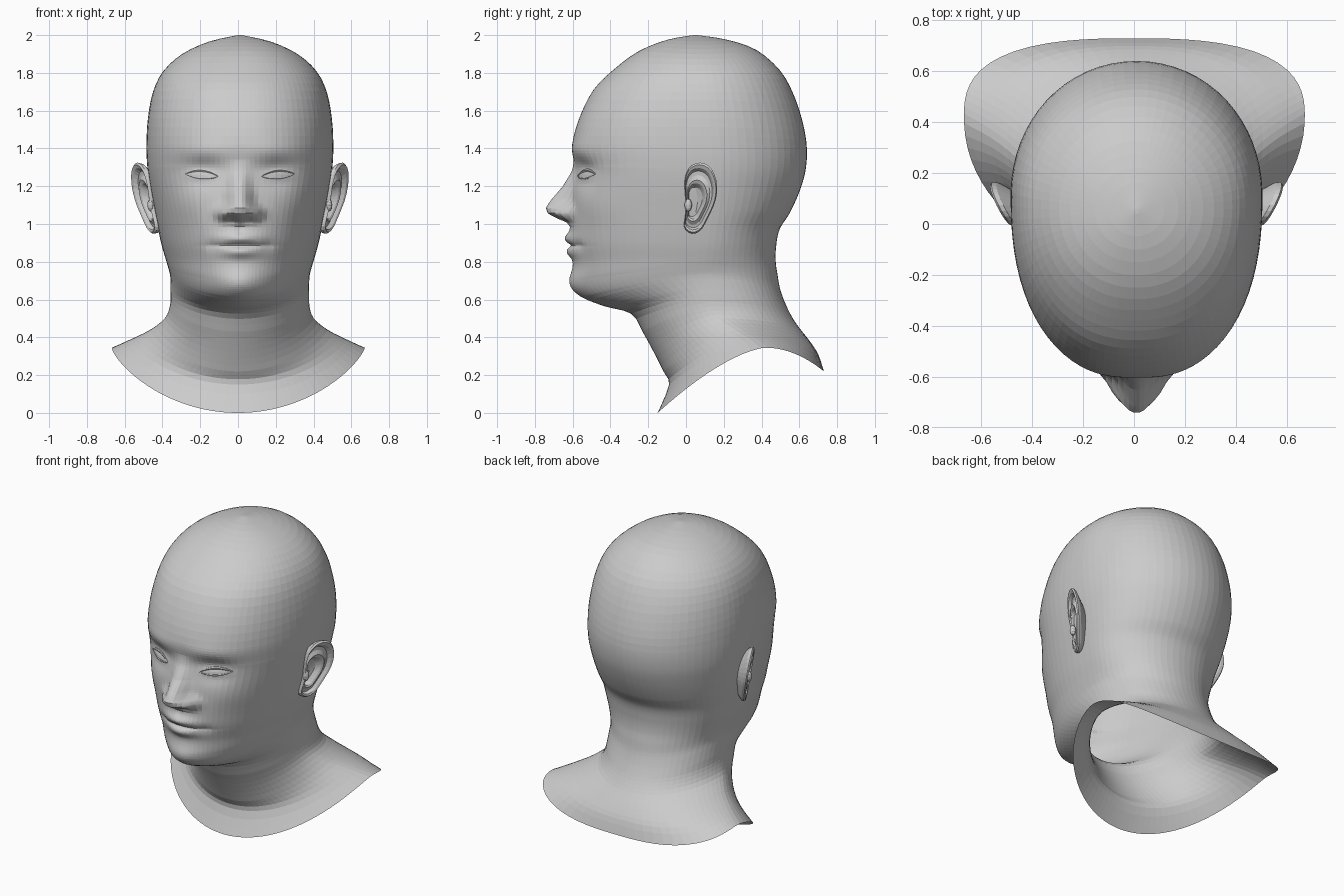
import bpy, bmesh, math
from mathutils import Vector
from mathutils.bvhtree import BVHTree

if "Cube" in bpy.data.objects:
    bpy.data.objects.remove(bpy.data.objects["Cube"])

SHIFT = 0.01  # the head sits slightly off the centre line

# Matching profiles from crown to neck edge: front (y,z), side (x,y,z), back (y,z)
FRONT = [(.04, 2), (-.10, 1.975), (-.25, 1.915), (-.38, 1.82), (-.49, 1.71), (-.565, 1.56),
         (-.602, 1.42), (-.59, 1.30), (-.60, 1.20), (-.61, 1.10), (-.615, 1.0), (-.615, .90),
         (-.597, .80), (-.585, .70), (-.535, .615), (-.43, .565), (-.29, .525), (-.23, .43),
         (-.17, .32), (-.12, .22), (-.09, .15), (-.15, 0)]
SIDE = [(.01, .05, 2), (.165, .06, 1.965), (.305, .07, 1.90), (.405, .08, 1.81), (.46, .09, 1.70),
        (.487, .10, 1.56), (.495, .11, 1.42), (.49, .12, 1.30), (.475, .12, 1.19),
        (.455, .12, 1.08), (.435, .11, .98), (.415, .10, .89), (.395, .09, .82),
        (.38, .08, .77), (.37, .09, .73), (.367, .11, .685), (.367, .13, .63),
        (.37, .15, .565), (.395, .19, .50), (.47, .28, .44), (.57, .36, .39), (.67, .42, .345)]
BACK = [(.06, 2), (.22, 1.975), (.375, 1.92), (.50, 1.81), (.572, 1.68), (.62, 1.53),
        (.64, 1.40), (.632, 1.28), (.60, 1.17), (.55, 1.06), (.495, .97), (.477, .88),
        (.475, .80), (.485, .73), (.495, .67), (.51, .62), (.53, .57), (.56, .51),
        (.60, .45), (.655, .38), (.70, .31), (.73, .22)]


def spline(pts, t, closed=False):
    """Catmull-Rom through pts at parameter t."""
    n = len(pts)
    i = int(t) if closed else min(int(t), n - 2)
    f = t - i
    pick = (lambda k: pts[k % n]) if closed else (lambda k: pts[max(0, min(n - 1, k))])
    return [.5 * (2*b + (c - a)*f + (2*a - 5*b + 4*c - d)*f*f + (3*b - a - 3*c + d)*f**3)
            for a, b, c, d in zip(pick(i - 1), pick(i), pick(i + 1), pick(i + 2))]


def table(pairs, v):
    """Linear lookup in (key, value) pairs, ascending keys."""
    if v <= pairs[0][0]:
        return pairs[0][1]
    for (a, p), (b, q) in zip(pairs, pairs[1:]):
        if v <= b:
            return p + (q - p) * (v - a) / (b - a)
    return pairs[-1][1]


def new_object(name, bm):
    bmesh.ops.recalc_face_normals(bm, faces=bm.faces)
    me = bpy.data.meshes.new(name)
    bm.to_mesh(me)
    ob = bpy.data.objects.new(name, me)
    bpy.context.collection.objects.link(ob)
    return ob


def loft(bm, rings):
    """Skin a list of closed rings of points."""
    vs = [[bm.verts.new(p) for p in r] for r in rings]
    for a, b in zip(vs, vs[1:]):
        for j in range(len(a)):
            k = (j + 1) % len(a)
            bm.faces.new((a[j], a[k], b[k], b[j]))
    return vs


NOSE = [(.985, 0), (1.01, .02), (1.03, .07), (1.055, .118), (1.085, .131), (1.12, .112),
        (1.20, .052), (1.28, .015), (1.34, 0)]
NOSE_W = [(1.02, .085), (1.08, .082), (1.13, .062), (1.2, .055), (1.3, .05)]
# Mirrored features: centre x, z, spread x, z, forward push
BUMPS = [(.20, 1.272, .10, .07, -.038),    # eye sockets
         (.20, 1.258, .075, .034, .024),   # eyeballs
         (.19, 1.38, .14, .05, .008),      # brows
         (.09, 1.058, .036, .032, .032),   # nostril wings
         (.042, 1.024, .024, .016, -.016), # nostrils
         (.29, 1.10, .10, .09, .012),      # cheekbones
         (0, .925, .10, .030, .026),       # upper lip
         (0, .850, .09, .030, .024),       # lower lip
         (0, .886, .13, .012, -.015),      # mouth line
         (.15, .886, .03, .03, -.008),     # mouth corners
         (0, .97, .018, .03, -.006),       # groove under the nose
         (0, .672, .15, .075, .038)]       # chin


def face_push(x, z):
    x = abs(x)
    d = table(NOSE, z) * math.exp(-(x / table(NOSE_W, z)) ** 2.6)
    for cx, cz, sx, sz, amp in BUMPS:
        d += amp * math.exp(-((x - cx) / sx) ** 2 - ((z - cz) / sz) ** 2)
    return d


# Head and neck: rings through the three profiles, denser over the face
HALF = 40
angles = [math.pi * (i / HALF) ** 1.3 for i in range(HALF + 1)]
angles += [-a for a in reversed(angles[1:-1])]
levels = []
for i in range(21):
    sub = 14 if i in (9, 10, 11) else 8 if 6 <= i < 14 else 3
    levels += [i + k / sub for k in range(sub)]
levels.append(21)

rings = []
for t in levels:
    fy, fz = spline(FRONT, t)
    sx, sy, sz = spline(SIDE, t)
    by, bz = spline(BACK, t)
    nf = table([(0, 2), (5, 2.3), (7, 2.35), (10, 2.15), (12, 2), (13, 1.93), (15, 1.9), (17, 2)], t)
    nb = table([(0, 2), (18, 2.1), (21, 2.7)], t)
    ring = []
    for a in angles:
        c, s = math.cos(a), math.sin(a)
        n, ey, ez = (nf, fy, fz) if c > 0 else (nb, by, bz)
        r = (abs(c) ** n + abs(s) ** n) ** (-1 / n)
        k = r * abs(c)
        x, y = sx * r * s, sy + (ey - sy) * k
        z = sz + (ez - sz) * k ** (1.5 if c > 0 else 2)
        if c > 0 and 5 < t < 16:
            # fade the push out under the chin
            y -= face_push(x, z) * min(1, max(0, 16 - t) / 2)
        ring.append((x + SHIFT * min(1, max(0, (z - .3) / .3)), y, z))
    rings.append(ring)

bm = bmesh.new()
skin = loft(bm, rings)
bm.faces.new(skin[0])
new_object("head_and_neck", bm)
tree = BVHTree.FromBMesh(bm)
bm.free()


def on_face(x, z):
    hit = tree.ray_cast(Vector((x, -2, z)), Vector((0, 1, 0)))[0]
    return hit.y if hit else -.5


# Eyelids: thin tapered tubes laid on the face around each eye
def eyelid(name, side, height, thick):
    bm = bmesh.new()
    tube = []
    for i in range(15):
        t = i / 14
        x = SHIFT + side * (.115 + .175 * t)
        z = 1.253 + .012 * t + height * math.sin(math.pi * t) ** .8
        y = on_face(x, z)
        r = thick * (.35 + .65 * math.sin(math.pi * t))
        tube.append([(x, y + r * math.cos(q * math.pi / 3), z + r * math.sin(q * math.pi / 3))
                     for q in range(6)])
    ends = loft(bm, tube)
    bm.faces.new(ends[0])
    bm.faces.new(ends[-1])
    new_object(name, bm)
    bm.free()


# Ears: outline (y,z) repeated as scaled rings to form root, rim, folds and bowl
OUTLINE = [(0, 1.10), (-.008, 1.2), (0, 1.265), (.03, 1.31), (.075, 1.325), (.12, 1.308),
           (.15, 1.265), (.165, 1.2), (.158, 1.13), (.135, 1.07), (.11, 1.02), (.085, .975),
           (.05, .95), (.015, .955), (-.01, .985), (-.005, 1.04)]
EAR_RINGS = [(.55, -.09), (.85, -.04), (.98, -.018), (1, 0), (.95, .010), (.87, .005),
             (.80, -.014), (.70, -.012), (.58, .002), (.50, -.004), (.40, -.032), (.2, -.038)]


def ear(name, side):
    outline = [spline(OUTLINE, i / 2, True) for i in range(32)]
    rings = []
    for k, off in EAR_RINGS:
        # inner rings drift forward and down towards the ear opening
        cy, cz = .065 - .03 * (1 - k), 1.135 - .03 * (1 - k)
        ring = []
        for y, z in outline:
            y, z = cy + (y - .065) * k, cz + (z - 1.135) * k
            x = .440 + .18 * (z - .96) + .5 * y + off
            ring.append((SHIFT + side * x, y, z))
        rings.append(ring)
    bm = bmesh.new()
    bm.faces.new(loft(bm, rings)[-1])
    new_object(name, bm)
    bm.free()
    # Small flap in front of the ear opening
    bm = bmesh.new()
    bmesh.ops.create_icosphere(bm, subdivisions=2, radius=1)
    for v in bm.verts:
        v.co = (SHIFT + side * (.472 + .018 * v.co.x), .012 + .02 * v.co.y, 1.10 + .035 * v.co.z)
    new_object(name + "_flap", bm)
    bm.free()


for label, side in (("right", 1), ("left", -1)):
    eyelid(label + "_upper_eyelid", side, .026, .009)
    eyelid(label + "_lower_eyelid", side, -.019, .006)
    ear(label + "_ear", side)
